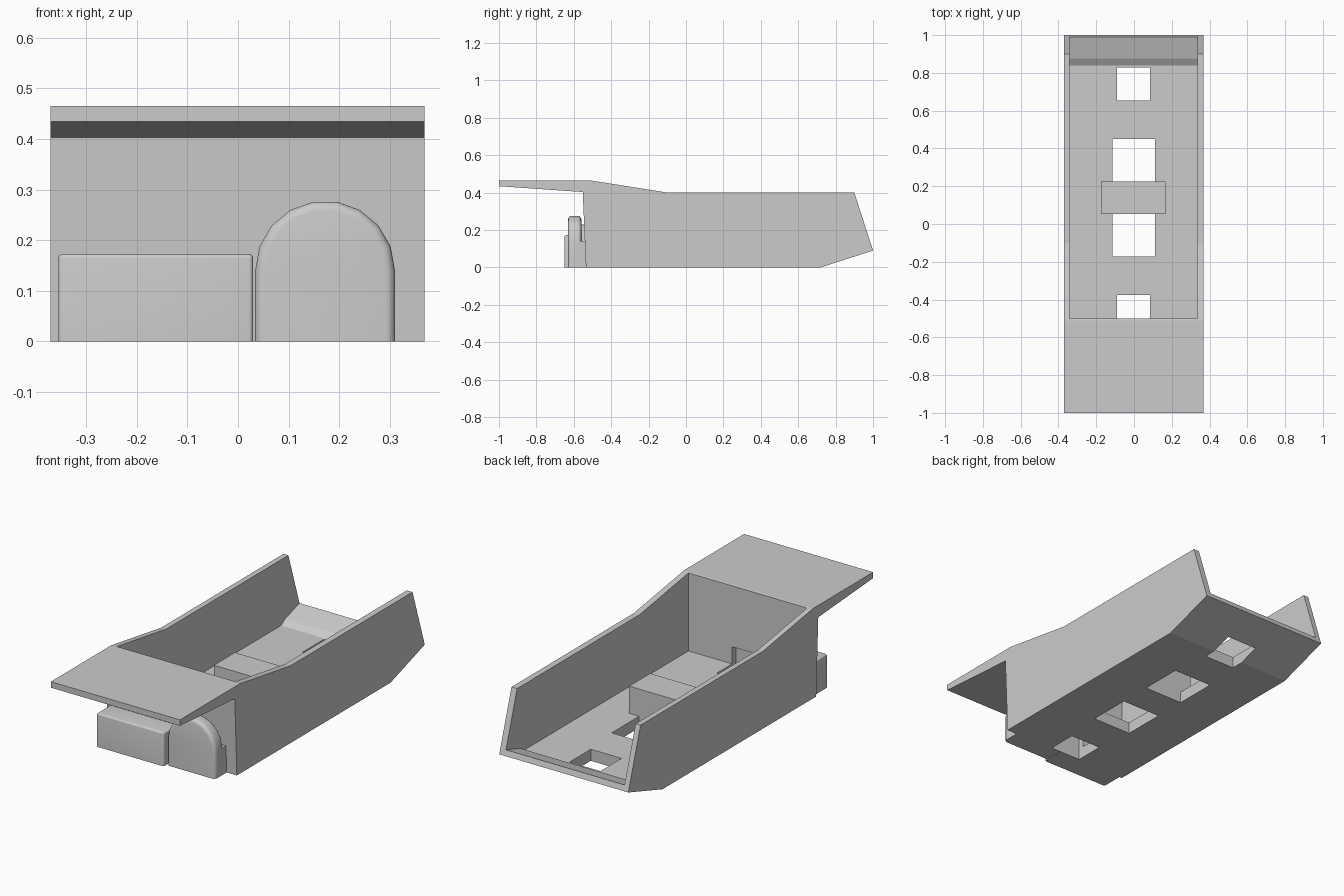
import bpy, bmesh, math

if "Cube" in bpy.data.objects:
    bpy.data.objects.remove(bpy.data.objects["Cube"])


def prism(name, pts, lo, hi, axis, bevel=0.0, edge_test=None, segs=4):
    """Extrude a 2D profile: axis 'X' uses (y, z) points, axis 'Y' uses (x, z)."""
    bm = bmesh.new()

    def ring(d):
        return [bm.verts.new((d, a, b) if axis == 'X' else (a, d, b)) for a, b in pts]

    r0, r1 = ring(lo), ring(hi)
    bm.faces.new(r0)
    bm.faces.new(r1[::-1])
    n = len(pts)
    for i in range(n):
        bm.faces.new((r0[i], r1[i], r1[(i + 1) % n], r0[(i + 1) % n]))
    bmesh.ops.recalc_face_normals(bm, faces=bm.faces[:])
    if bevel:
        edges = [e for e in bm.edges if edge_test(e.verts[0].co, e.verts[1].co)]
        bmesh.ops.bevel(bm, geom=edges, offset=bevel, offset_type='OFFSET',
                        segments=segs, profile=0.5, affect='EDGES')
    me = bpy.data.meshes.new(name)
    bm.to_mesh(me)
    bm.free()
    ob = bpy.data.objects.new(name, me)
    bpy.context.collection.objects.link(ob)
    return ob


def box(name, x0, x1, y0, y1, z0, z1, **kw):
    return prism(name, [(x0, z0), (x1, z0), (x1, z1), (x0, z1)], y0, y1, 'Y', **kw)


def cut(target, cutter):
    mod = target.modifiers.new("cut", 'BOOLEAN')
    mod.operation, mod.solver, mod.object = 'DIFFERENCE', 'EXACT', cutter
    bpy.context.view_layer.objects.active = target
    bpy.ops.object.modifier_apply(modifier=mod.name)
    bpy.data.objects.remove(cutter)


def smooth(ob):
    bpy.ops.object.select_all(action='DESELECT')
    ob.select_set(True)
    bpy.context.view_layer.objects.active = ob
    bpy.ops.object.shade_smooth_by_angle(angle=math.radians(30))


# Tray body with overhanging front flap
body = prism("tray_body", [(-1, 0.465), (-0.51, 0.465), (-0.1, 0.4), (0.9, 0.4), (1, 0.09),
                           (0.72, 0), (-0.535, 0), (-0.552, 0.403), (-1, 0.434)],
             -0.37, 0.368, 'X')

# Open-backed cavity with a ramped rear floor
cut(body, prism("cavity_cutter", [(-0.5, 0.06), (0.84, 0.06), (0.875, 0.082), (0.99, 0.118),
                                  (1.2, 0.184), (1.2, 0.7), (-0.5, 0.7)], -0.342, 0.336, 'X'))

# Floor openings; the front one also notches the front wall
for x0, x1, y0, y1, z1 in [(-0.09, 0.086, -0.53, -0.5, 0.148), (-0.09, 0.086, -0.51, -0.375, 0.148),
                           (-0.113, 0.11, -0.172, 0.053, 0.15), (-0.113, 0.11, 0.225, 0.45, 0.15),
                           (-0.09, 0.086, 0.655, 0.828, 0.15)]:
    cut(body, box("hole_cutter", x0, x1, y0, y1, -0.1, z1))

# Raised block across the floor
box("cross_block", -0.175, 0.168, 0.053, 0.225, 0.03, 0.2)

# Front box with softened front edges
FRONT = -0.65
smooth(box("front_box", -0.355, 0.03, FRONT, -0.532, 0, 0.173, bevel=0.009,
           edge_test=lambda a, b: max(a.z, b.z) > 0.01 and (a.y < FRONT + 0.001 or b.y < FRONT + 0.001
                                                            or min(a.z, b.z) > 0.1)
           and not (a.y > -0.6 and b.y > -0.6)))


def arch(r, cx=0.172, cz=0.14, n=9):
    top = [(cx + r * math.cos(math.pi * i / n), cz + r * math.sin(math.pi * i / n))
           for i in range(n + 1)]
    return [(cx - r, 0), (cx + r, 0)] + top


# Rounded arch plate beside the box
smooth(prism("arch_plate", arch(0.138), -0.63, -0.56, 'Y', bevel=0.018,
             edge_test=lambda a, b: abs(a.y - b.y) < 1e-4 and max(a.z, b.z) > 0.01))

# Mounts joining the arch plate to the front wall
box("arch_mount", 0.034, 0.31, -0.58, -0.53, 0, 0.14)
prism("arch_hub", arch(0.092), -0.58, -0.535, 'Y')
